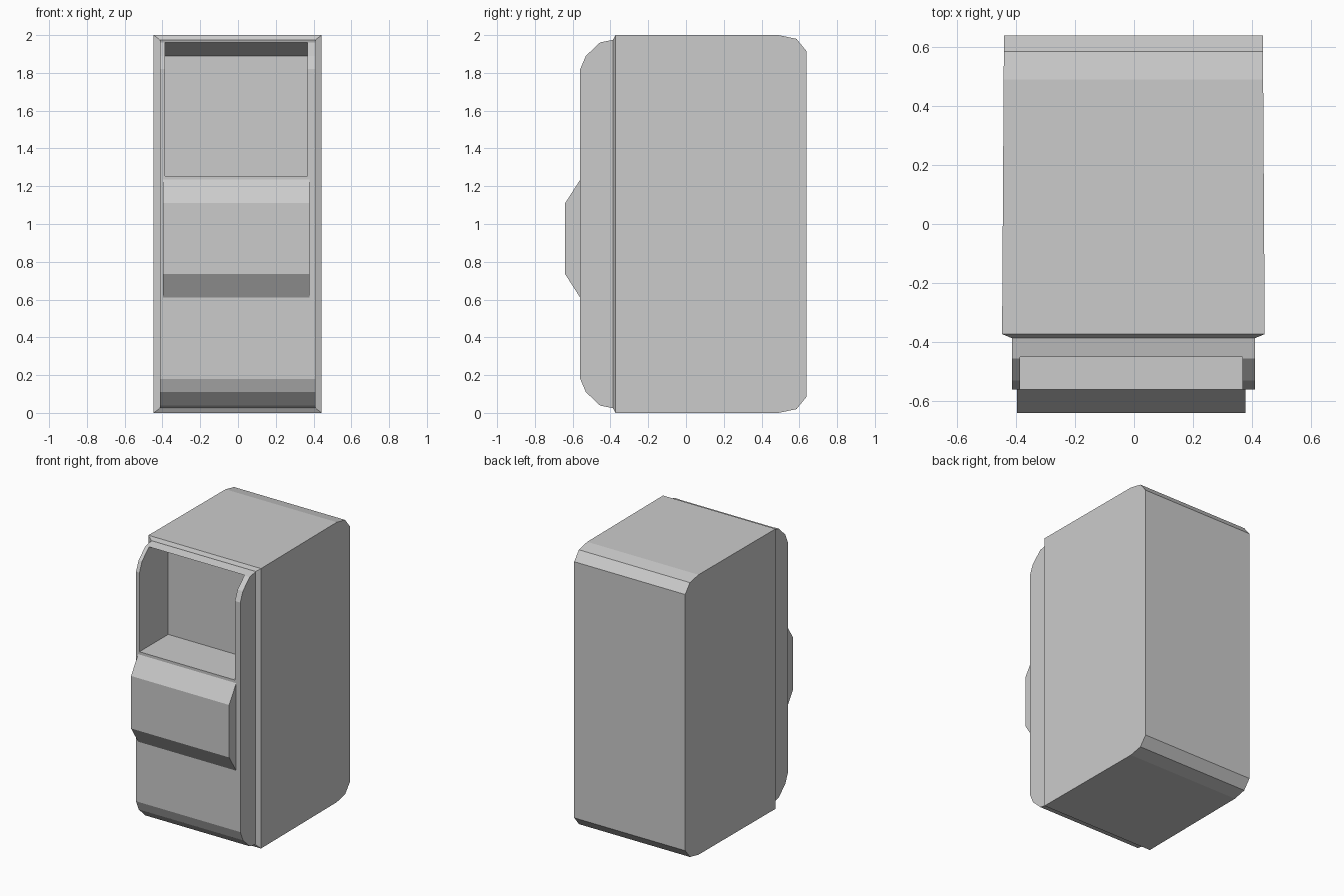
import bpy, bmesh

if "Cube" in bpy.data.objects:
    bpy.data.objects.remove(bpy.data.objects["Cube"])


def extrude_profile(name, profile, x0, x1):
    """Solid made by sweeping a (y, z) outline from x0 to x1."""
    bm = bmesh.new()
    face = bm.faces.new([bm.verts.new((x0, y, z)) for y, z in profile])
    ext = bmesh.ops.extrude_face_region(bm, geom=[face])
    for v in ext["geom"]:
        if isinstance(v, bmesh.types.BMVert):
            v.co.x = x1
    return finish(name, bm)


def finish(name, bm):
    bmesh.ops.recalc_face_normals(bm, faces=bm.faces)
    mesh = bpy.data.meshes.new(name)
    bm.to_mesh(mesh)
    bm.free()
    obj = bpy.data.objects.new(name, mesh)
    bpy.context.collection.objects.link(obj)
    return obj


def boolean(obj, other, operation):
    """Apply a boolean and remove the helper object."""
    mod = obj.modifiers.new(operation.lower(), 'BOOLEAN')
    mod.operation = operation
    mod.solver = 'EXACT'
    mod.object = other
    bpy.context.view_layer.objects.active = obj
    bpy.ops.object.modifier_apply(modifier=mod.name)
    bpy.data.objects.remove(other)


def mirror_z(half):
    """Complete an outline that is symmetric about z = 1."""
    return half + [(y, 2 - z) for y, z in reversed(half)]


# Main body: rounded back corners, slight taper towards the back
body = extrude_profile("cabinet_body", mirror_z(
    [(-0.373, 2.0), (0.49, 2.0), (0.585, 1.98), (0.638, 1.915)]), -0.447, 0.443)
for v in body.data.vertices:
    v.co.x *= 1 - 0.014 * (v.co.y + 0.373)

# Bevelled front rim of the body
bm = bmesh.new()
bm.from_mesh(body.data)
front = min(bm.faces, key=lambda f: f.calc_center_median().y)
rim = bmesh.ops.extrude_face_region(bm, geom=[front])
bm.faces.remove(front)
for v in rim["geom"]:
    if isinstance(v, bmesh.types.BMVert):
        v.co.x *= 0.93
        v.co.y = -0.386
        v.co.z = 1 + (v.co.z - 1) * 0.977
bmesh.ops.recalc_face_normals(bm, faces=bm.faces)
bm.to_mesh(body.data)
bm.free()

# Front panel with rounded top and bottom
panel = extrude_profile("front_panel", mirror_z(
    [(-0.30, 1.975), (-0.386, 1.975), (-0.455, 1.961), (-0.53, 1.89),
     (-0.56, 1.82)]), -0.414, 0.410)
boolean(body, panel, 'UNION')

# Deep recess with a level floor and a sloping ceiling
recess = extrude_profile("recess_cutter", [
    (-0.235, 1.255), (-0.235, 1.89), (-0.45, 1.962), (-0.70, 2.046),
    (-0.70, 1.255)], -0.387, 0.368)
recess.hide_render = True
boolean(body, recess, 'DIFFERENCE')

# Protruding bar with sloped top and bottom
extrude_profile("front_bar", [
    (-0.54, 1.235), (-0.56, 1.235), (-0.64, 1.11), (-0.64, 0.735),
    (-0.56, 0.61), (-0.54, 0.61)], -0.397, 0.378)
